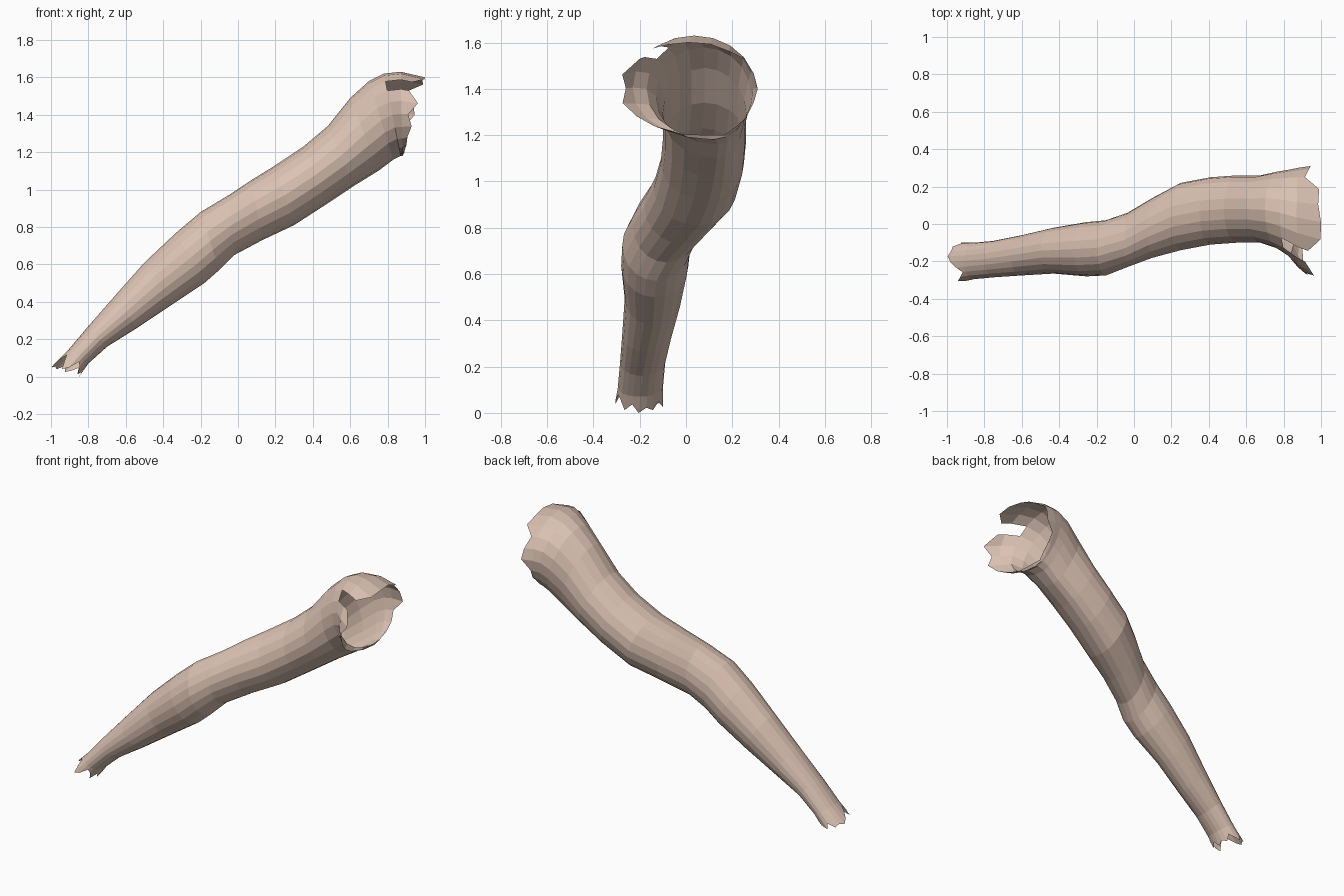
import bpy
import bmesh
import math
from mathutils import Vector

SIDES = 20

cube = bpy.data.objects.get("Cube")
if cube:
    bpy.data.objects.remove(cube, do_unlink=True)

skin = bpy.data.materials.new("light_skin")
skin.use_nodes = True
skin_colour = (0.71, 0.54, 0.45, 1)
skin.diffuse_color = skin_colour
skin.node_tree.nodes["Principled BSDF"].inputs["Base Color"].default_value = skin_colour

# Cross-sections from wrist to shoulder:
# upper edge x, z, lower edge x, z, front y, back y
SECTIONS = [
    (-1, .05, -.85, .0, -.31, -.1),
    (-.91, .14, -.8, .07, -.295, -.1),
    (-.8, .27, -.7, .16, -.285, -.09),
    (-.66, .43, -.54, .26, -.275, -.06),
    (-.5, .61, -.36, .38, -.265, -.02),
    (-.33, .77, -.18, .5, -.28, .01),
    (-.2, .88, -.1, .57, -.275, .02),
    (-.05, .97, -.02, .65, -.23, .06),
    (.07, 1.05, .13, .73, -.18, .14),
    (.2, 1.13, .3, .81, -.14, .22),
    (.35, 1.23, .47, .92, -.11, .25),
    (.48, 1.34, .62, 1.02, -.1, .26),
    (.6, 1.49, .75, 1.1, -.1, .26),
    (.7, 1.58, .83, 1.16, -.13, .28),
    (.78, 1.62, .87, 1.18, -.17, .29),
    (.87, 1.63, .88, 1.18, -.23, .3),
    (1.0, 1.6, .89, 1.2, -.29, .31),
]

# How far each point of a torn rim falls back towards the next ring
SHOULDER_TEAR = [0, .1, 0, .6, .3, 0, .7, .4, .1, .5,
                 0, .3, 0, .2, 0, .5, 0, .6, .5, 0]
WRIST_TEAR = [.2, 0, .1, 0, .3, 0, .2, .5, .1, .3,
              0, .5, .1, .6, .8, .3, .1, .5, .8, .5]


def ring(section, lean):
    """Points round one oval section, starting at the upper edge."""
    xt, zt, xb, zb, front, back = section
    top, bottom = Vector((xt, 0, zt)), Vector((xb, 0, zb))
    centre, half = (top + bottom) / 2, (top - bottom) / 2
    points = []
    for i in range(SIDES):
        angle = math.tau * i / SIDES
        c, s = math.cos(angle), math.sin(angle)
        p = centre + half * c
        p.y = (front + back) / 2 + s * (back - front) / 2
        p.y += lean * max(0, -c) * (1 - abs(s))
        points.append(p)
    return points


def tear(rim, inner, amounts):
    return [a.lerp(b, t) for a, b, t in zip(rim, inner, amounts)]


def loft(name, rings, slit=None):
    """Skin the rings as an open tube, leaving a slit in the last bands."""
    bm = bmesh.new()
    loops = [[bm.verts.new(p) for p in r] for r in rings]
    for band, (a, b) in enumerate(zip(loops, loops[1:])):
        for i in range(SIDES):
            if i == slit and band >= len(rings) - 3:
                continue
            j = (i + 1) % SIDES
            bm.faces.new((a[i], b[i], b[j], a[j]))
    bmesh.ops.recalc_face_normals(bm, faces=bm.faces)
    mesh = bpy.data.meshes.new(name)
    bm.to_mesh(mesh)
    bm.free()
    mesh.materials.append(skin)
    obj = bpy.data.objects.new(name, mesh)
    bpy.context.collection.objects.link(obj)
    return obj


# The armpit leans towards the back near the shoulder
rings = [ring(s, .09 * max(0, s[0])) for s in SECTIONS]
rings[0] = tear(rings[0], rings[1], WRIST_TEAR)
rings[-1] = tear(rings[-1], rings[-2], SHOULDER_TEAR)

# Forearm and upper arm meet at the elbow
elbow = 7
loft("forearm", rings[:elbow + 1])
loft("upper_arm", rings[elbow:], slit=17)
